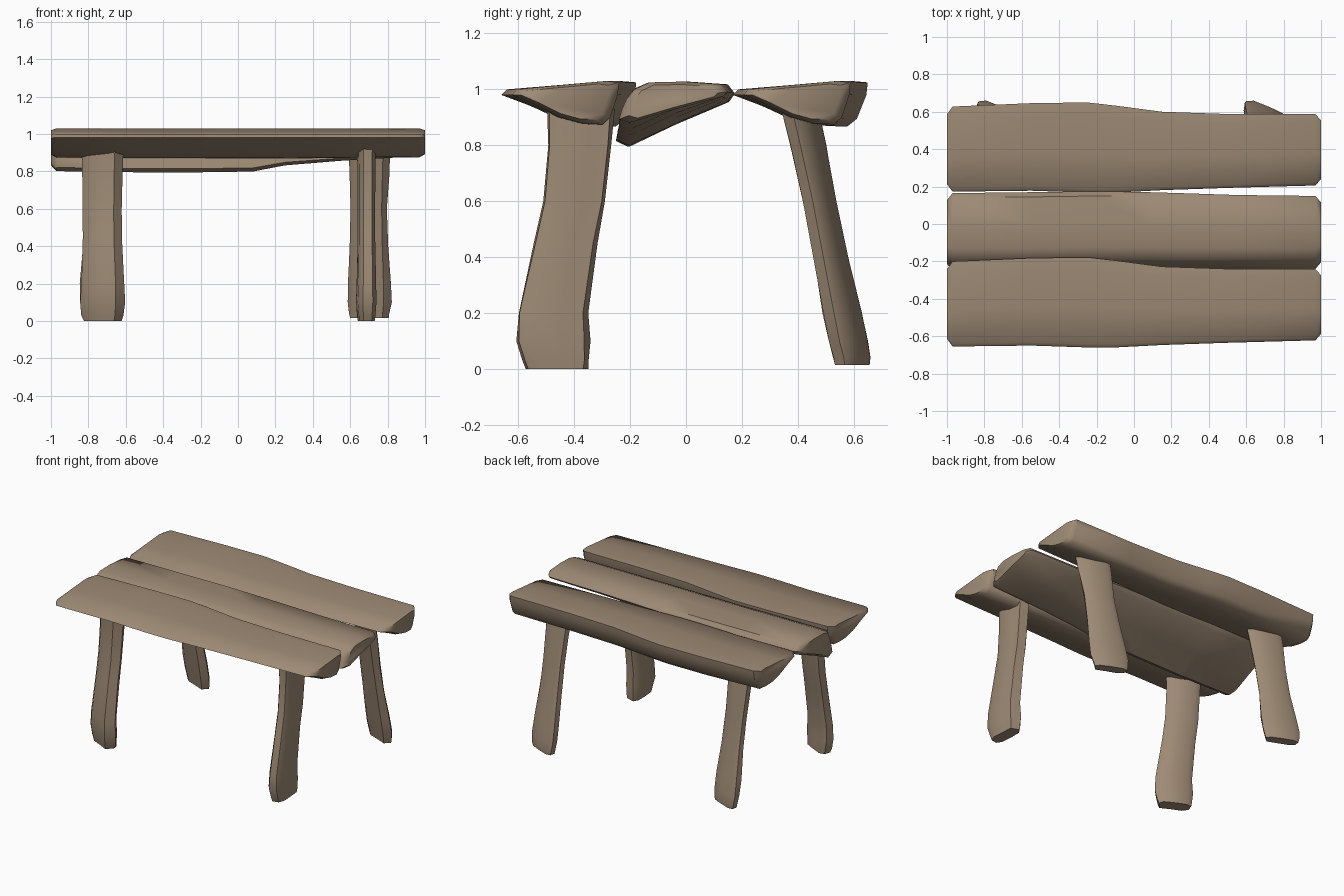
import bpy, bmesh, math, random

if "Cube" in bpy.data.objects:
    bpy.data.objects.remove(bpy.data.objects["Cube"])
random.seed(4)

wood = bpy.data.materials.new("weathered wood")
wood.diffuse_color = (0.34, 0.255, 0.178, 1)
wood.use_nodes = True
wood.node_tree.nodes["Principled BSDF"].inputs["Base Color"].default_value = wood.diffuse_color


def loft(name, rings):
    """Skin a list of equal-length vertex rings and cap both ends."""
    bm = bmesh.new()
    loops = [[bm.verts.new(p) for p in ring] for ring in rings]
    for a, b in zip(loops, loops[1:]):
        n = len(a)
        for i in range(n):
            bm.faces.new((a[i], a[(i + 1) % n], b[(i + 1) % n], b[i]))
    bm.faces.new(loops[0])
    bm.faces.new(loops[-1])
    bmesh.ops.recalc_face_normals(bm, faces=bm.faces)
    me = bpy.data.meshes.new(name)
    bm.to_mesh(me)
    bm.free()
    me.materials.append(wood)
    ob = bpy.data.objects.new(name, me)
    bpy.context.collection.objects.link(ob)
    bpy.context.view_layer.objects.active = ob
    ob.select_set(True)
    bpy.ops.object.shade_smooth_by_angle(angle=math.radians(48))
    ob.select_set(False)
    return ob


def plank(name, section, stations, dy=0.0):
    """section: (u across the width, z); stations: (x, front y, back y, depth)."""
    def ring(x, y0, y1, k, s=1.0):
        pts = []
        for u, z in section:
            z = z if z > 1 else 1 + (z - 1) * k
            y = y0 + (y1 - y0) * u
            yc, zc = (y0 + y1) / 2, 0.97
            pts.append((x, yc + (y - yc) * s + dy, zc + (z - zc) * s))
        return pts
    rings = [ring(*st) for st in stations]
    first, last = stations[0], stations[-1]
    # slightly bowed, rounded ends
    rings.insert(0, ring(-1.0, *first[1:], s=0.82))
    rings.append(ring(1.0, *last[1:], s=0.82))
    return loft(name, rings)


# Outer planks: thin at the front edge, thick at the back
outer = [(0, .98), (.04, 1.0), (.45, 1.015), (.88, 1.03), (1, 1.025),
         (.99, .98), (.92, .895), (.85, .868), (.66, .872), (.45, .895), (.2, .945)]
outer_st = [(-.97, -.655, -.2, .97), (-.55, -.65, -.182, 1), (-.25, -.66, -.178, 1),
            (-.1, -.66, -.195, 1), (.15, -.647, -.228, 1), (.5, -.635, -.24, .98),
            (.97, -.622, -.24, .95)]
plank("front_plank", outer, outer_st)
plank("back_plank", outer, outer_st, dy=.828)

# Middle plank: turned round, thick at the front, thinning to the right
middle = [(0, .815), (.1, .795), (.5, .875), (.95, .955), (1, .985),
          (.94, 1.018), (.6, 1.028), (.28, 1.025), (.14, 1.0), (.07, .94), (.03, .88)]
middle_st = [(-.97, -.25, .165, .97), (-.55, -.25, .17, 1), (-.2, -.245, .175, 1),
             (.08, -.245, .17, .98), (.25, -.245, .165, .82), (.55, -.24, .155, .7),
             (.97, -.24, .15, .58)]
plank("middle_plank", middle, middle_st)


# Legs: flat hewn posts that splay outwards and flare at the foot
def leg(name, x, path, wide, thin, angle):
    """path: (z, y centre, width factor) from top to bottom."""
    ca, sa = math.cos(math.radians(angle)), math.sin(math.radians(angle))
    outline = [(1, .45), (.75, .95), (.1, 1), (-.7, .9),
               (-1, .4), (-.95, -.6), (-.55, -1), (.2, -.9), (.85, -.85)]
    rings = []
    for i, (z, y, f) in enumerate(path):
        ring = []
        for px, py in outline:
            j = random.uniform(.97, 1.03) if 0 < i else 1
            a, b = px * wide / 2 * f * j, py * thin / 2 * f * j
            ring.append((x + a * ca - b * sa, y + a * sa + b * ca, z))
        rings.append(ring)
    return loft(name, rings)


front_path = [(.93, -.375, .97), (.8, -.38, .92), (.6, -.4, .9), (.45, -.43, .9),
              (.2, -.475, 1.0), (.1, -.475, 1.05), (.03, -.465, .95), (0, -.462, .88)]
back_path = [(.93, .41, .98), (.8, .44, .95), (.6, .48, .86), (.4, .52, .9),
             (.2, .562, 1.02), (.1, .583, 1.04), (.04, .595, .97), (.015, .597, .9)]
leg("front_right_leg", .685, front_path, .25, .10, 92)
leg("front_left_leg", -.725, front_path, .24, .105, -28)
leg("back_right_leg", .70, back_path, .235, .078, -24)
leg("back_left_leg", -.73, back_path, .235, .078, -24)
